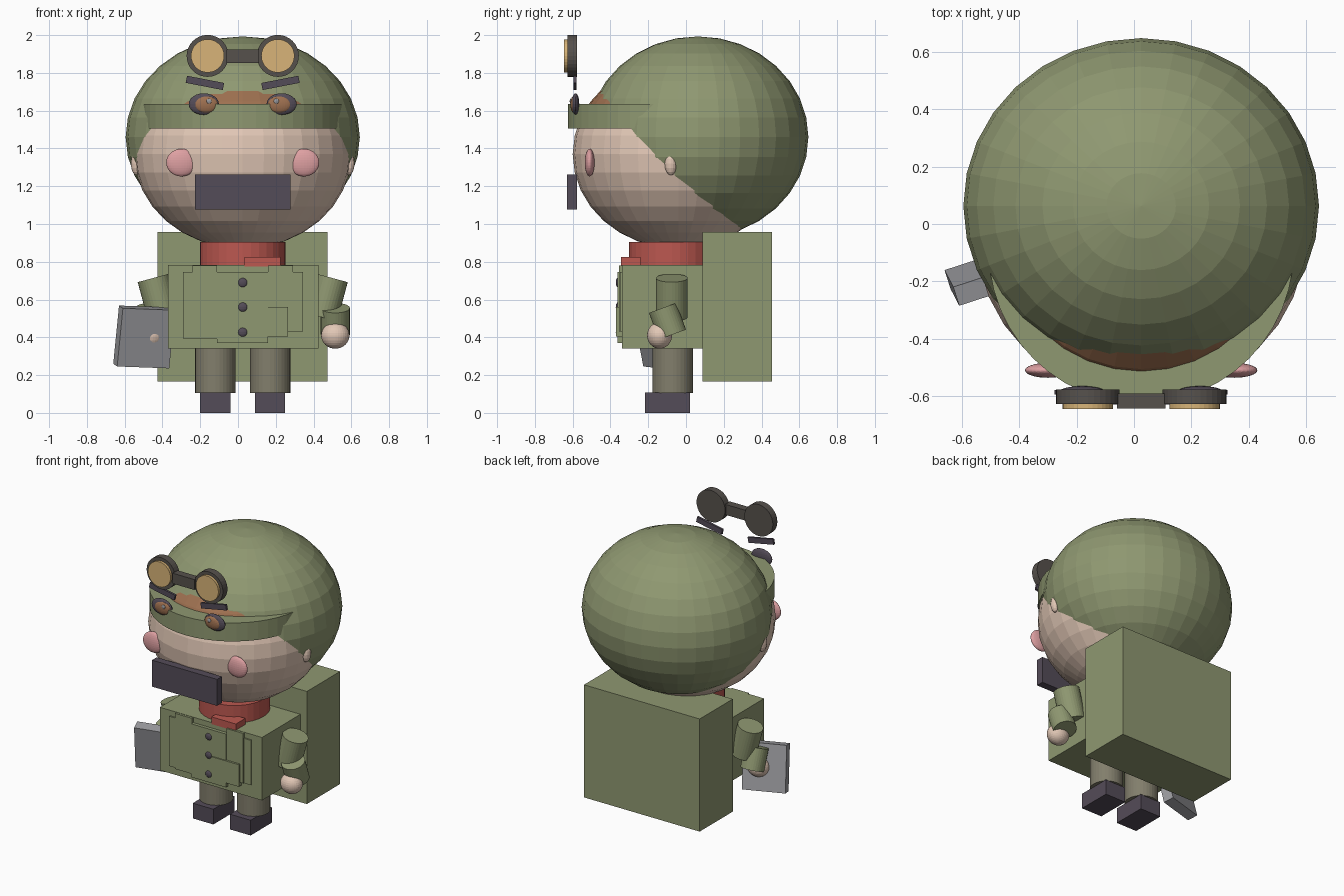
import bpy, bmesh, math
from mathutils import Matrix, Euler, Vector

if "Cube" in bpy.data.objects:
    bpy.data.objects.remove(bpy.data.objects["Cube"])

CX = 0.025  # symmetry plane of the figure


def lin(c):
    c /= 255
    return c / 12.92 if c <= 0.04045 else ((c + 0.055) / 1.055) ** 2.4


def material(name, r, g, b):
    m = bpy.data.materials.new(name)
    m.diffuse_color = (lin(r), lin(g), lin(b), 1)
    m.use_nodes = True
    m.node_tree.nodes["Principled BSDF"].inputs["Base Color"].default_value = m.diffuse_color
    return m


OLIVE = material("olive cloth", 143, 152, 113)
TROUSER = material("grey green cloth", 130, 126, 108)
DARK = material("dark plum", 84, 76, 88)
RIM = material("dark rim", 86, 81, 76)
LENS = material("amber lens", 216, 180, 120)
GREY = material("light grey", 156, 156, 160)
RED = material("red scarf", 188, 88, 80)
SKIN = material("skin", 226, 200, 182)
PINK = material("blush pink", 222, 160, 162)
BROWN = material("brown", 158, 112, 80)


def finish(name, bm, mat, loc, size=(1, 1, 1), rot=(0, 0, 0)):
    r = Euler([math.radians(a) for a in rot])
    bm.transform(Matrix.LocRotScale(Vector(loc), r, Vector(size)))
    me = bpy.data.meshes.new(name)
    bm.to_mesh(me)
    bm.free()
    me.materials.append(mat)
    ob = bpy.data.objects.new(name, me)
    bpy.context.collection.objects.link(ob)
    return ob


def ball(name, mat, loc, radii, rot=(0, 0, 0), seg=32):
    bm = bmesh.new()
    bmesh.ops.create_uvsphere(bm, u_segments=seg, v_segments=seg // 2, radius=1)
    return finish(name, bm, mat, loc, radii, rot)


def box(name, mat, lo, hi):
    bm = bmesh.new()
    bmesh.ops.create_cube(bm, size=1)
    return finish(name, bm, mat, [(a + b) / 2 for a, b in zip(lo, hi)],
                  [b - a for a, b in zip(lo, hi)])


def tilted_box(name, mat, loc, size, rot):
    bm = bmesh.new()
    bmesh.ops.create_cube(bm, size=1)
    return finish(name, bm, mat, loc, size, rot)


def cyl(name, mat, loc, r, h, rot=(0, 0, 0), seg=32):
    bm = bmesh.new()
    bmesh.ops.create_cone(bm, cap_ends=True, segments=seg, radius1=1, radius2=1, depth=1)
    return finish(name, bm, mat, loc, (r, r, h), rot)


# Head with a hairline above the brow
head = ball("head", SKIN, (CX, -0.04, 1.37), (0.575, 0.56, 0.50))
head.data.materials.append(BROWN)
for p in head.data.polygons:
    if p.center.z > 1.55:
        p.material_index = 1

# Cap and its brim
ball("cap", OLIVE, (CX, 0.063, 1.46), (0.62, 0.585, 0.533))
cyl("cap_brim", OLIVE, (CX, -0.093, 1.57), 0.532, 0.13, seg=48)

# Face, goggles and limbs, one set per side
for s, side in ((-1, "left"), (1, "right")):
    def at(dx, y, z):
        return (CX + s * dx, y, z)

    ball(side + "_ear", SKIN, at(0.562, -0.08, 1.32), (0.03, 0.033, 0.062), seg=16)
    ball(side + "_cheek", PINK, at(0.325, -0.51, 1.325), (0.08, 0.026, 0.073))
    ball(side + "_eye", DARK, at(0.206, -0.585, 1.635), (0.08, 0.02, 0.057), seg=24)
    ball(side + "_iris", BROWN, at(0.194, -0.595, 1.633), (0.062, 0.017, 0.044), seg=24)
    ball(side + "_eye_glint", GREY, at(0.178, -0.61, 1.65), (0.014, 0.006, 0.014), seg=12)
    tilted_box(side + "_brow", DARK, at(0.2, -0.587, 1.747), (0.2, 0.016, 0.038),
               (0, -s * 11, 0))

    cyl(side + "_goggle_rim", RIM, at(0.186, -0.602, 1.89), 0.111, 0.05, (90, 0, 0))
    cyl(side + "_goggle_lens", LENS, at(0.186, -0.62, 1.89), 0.088, 0.05, (90, 0, 0))

    cyl(side + "_upper_arm", OLIVE, at(0.447, -0.075, 0.61), 0.084, 0.215, (0, s * 15, 0))
    cyl(side + "_forearm", OLIVE, at(0.49, -0.098, 0.485), 0.077, 0.15, (20, 0, 0))
    ball(side + "_hand", SKIN, at(0.49, -0.14, 0.41), (0.075, 0.066, 0.07))

    cyl(side + "_leg", TROUSER, at(0.145, -0.07, 0.225), 0.107, 0.24)
    box(side + "_shoe", DARK, (CX + s * 0.145 - 0.08, -0.217, 0),
        (CX + s * 0.145 + 0.08, 0.02, 0.107))

box("goggle_bridge", RIM, (-0.06, -0.643, 1.852), (0.11, -0.59, 1.925))
box("moustache", DARK, (-0.228, -0.63, 1.077), (0.278, -0.577, 1.263))

# Scarf with a knot
cyl("scarf", RED, (CX, -0.075, 0.84), 0.227, 0.13)
box("scarf_knot", RED, (0.035, -0.345, 0.775), (0.225, -0.24, 0.826))

# Coat, layered front panels and pocket
box("coat", OLIVE, (-0.37, -0.34, 0.34), (0.425, 0.1, 0.783))
box("coat_left_edge", OLIVE, (-0.29, -0.35, 0.395), (-0.24, -0.33, 0.745))
box("coat_left_panel", OLIVE, (-0.24, -0.356, 0.39), (-0.11, -0.33, 0.781))
box("coat_centre_panel", OLIVE, (-0.11, -0.363, 0.37), (0.16, -0.33, 0.745))
box("coat_right_panel", OLIVE, (0.16, -0.356, 0.43), (0.29, -0.33, 0.781))
box("coat_right_edge", OLIVE, (0.29, -0.35, 0.43), (0.345, -0.33, 0.745))
box("coat_pocket", OLIVE, (0.055, -0.37, 0.405), (0.265, -0.33, 0.56))
for z in (0.69, 0.56, 0.427):
    ball("coat_button", DARK, (CX, -0.36, z), (0.025, 0.012, 0.025), seg=16)

# Backpack and the carried case
box("backpack", OLIVE, (-0.425, 0.087, 0.165), (0.475, 0.455, 0.957))
tilted_box("carried_case", GREY, (-0.497, -0.178, 0.402), (0.29, 0.07, 0.315), (12, 2, 18))
